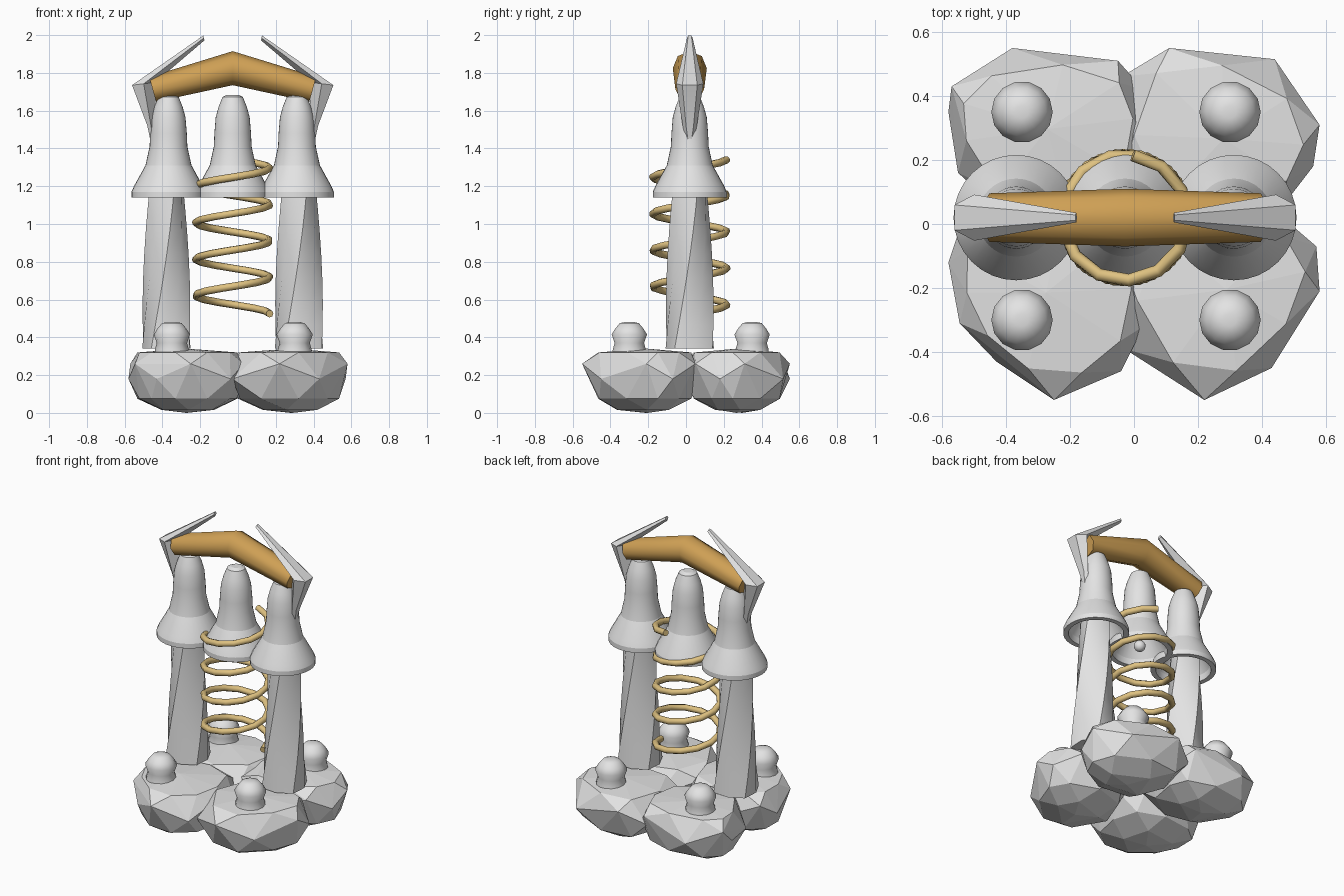
import bpy, bmesh, math
from mathutils import Vector

cube = bpy.data.objects.get("Cube")
if cube:
    bpy.data.objects.remove(cube)

MID = Vector((-0.028, 0.02, 0))  # axis of the central bell and spring


def material(name, rgb):
    m = bpy.data.materials.new(name)
    m.use_nodes = True
    m.diffuse_color = (*rgb, 1)
    m.node_tree.nodes["Principled BSDF"].inputs["Base Color"].default_value = (*rgb, 1)
    return m


GREY = material("light_grey", (0.77, 0.77, 0.77))
BROWN = material("golden_brown", (0.62, 0.35, 0.09))
GOLD = material("pale_gold", (0.74, 0.54, 0.22))


def finish(name, bm, mat, smooth=None):
    bmesh.ops.recalc_face_normals(bm, faces=bm.faces)
    mesh = bpy.data.meshes.new(name)
    bm.to_mesh(mesh)
    bm.free()
    mesh.materials.append(mat)
    ob = bpy.data.objects.new(name, mesh)
    bpy.context.collection.objects.link(ob)
    if smooth:
        bpy.ops.object.select_all(action='DESELECT')
        ob.select_set(True)
        bpy.context.view_layer.objects.active = ob
        bpy.ops.object.shade_smooth_by_angle(angle=math.radians(smooth))
    return ob


def loft(name, rings, mat, smooth=None):
    """Skin a list of equal closed rings and cap both ends."""
    bm = bmesh.new()
    rows = [[bm.verts.new(p) for p in ring] for ring in rings]
    n = len(rows[0])
    for a, b in zip(rows, rows[1:]):
        for i in range(n):
            j = (i + 1) % n
            bm.faces.new((a[i], a[j], b[j], b[i]))
    bm.faces.new(rows[0])
    bm.faces.new(rows[-1])
    return finish(name, bm, mat, smooth)


def circle(centre, r, n, turn=0.0):
    return [Vector(centre) + Vector((r * math.cos(turn + math.tau * i / n),
                                     r * math.sin(turn + math.tau * i / n), 0))
            for i in range(n)]


def lathe(name, x, y, profile, n, mat, smooth):
    return loft(name, [circle((x, y, z), r, n) for r, z in profile], mat, smooth)


# Faceted foot rocks: convex hulls over a plan outline, overlapping at the centre
OUTLINES = {
    "front_right_rock": [(-.58, -.12), (-.545, -.31), (-.43, -.43), (-.25, -.55), (-.04, -.46),
                         (.03, -.32), (.04, -.08), (-.08, .06), (-.35, .07), (-.54, 0)],
    "front_left_rock": [(-.03, -.39), (.22, -.55), (.43, -.45), (.58, -.21), (.57, -.07),
                        (.43, .05), (.15, .08), (-.04, -.1)],
    "back_left_rock": [(-.04, .46), (.11, .55), (.44, .515), (.58, .31), (.56, .18),
                       (.46, .05), (.18, -.03), (-.05, .1)],
    "back_right_rock": [(-.58, .35), (-.57, .43), (-.38, .55), (-.05, .51), (.03, .42),
                        (.05, .25), (-.04, .02), (-.35, -.02), (-.55, .16)],
}
for name, outline in OUTLINES.items():
    pts = [Vector((x, y, 0)) for x, y in outline]
    c = sum(pts, Vector()) / len(pts)
    bm = bmesh.new()
    for i, p in enumerate(pts):
        mid = (p + pts[(i + 1) % len(pts)]) / 2
        bm.verts.new(p + Vector((0, 0, .26 if i % 2 else .18)))
        bm.verts.new(c.lerp(mid, .86) + Vector((0, 0, .32)))
        bm.verts.new(c.lerp(mid, .86) + Vector((0, 0, .075)))
        if i % 2:
            bm.verts.new(c.lerp(p, .45) + Vector((0, 0, .016)))
    bm.verts.new(c + Vector((0, 0, .34)))
    bm.verts.new(c)
    hull = bmesh.ops.convex_hull(bm, input=bm.verts)
    bmesh.ops.delete(bm, geom=[g for g in hull["geom_interior"]
                               if isinstance(g, bmesh.types.BMVert)], context='VERTS')
    finish(name, bm, GREY)

# Knobs on the rocks
KNOB = [(.092, .28), (.09, .335), (.08, .37), (.096, .415), (.076, .447),
        (.052, .475), (.02, .482)]
for side, x in (("right", -.35), ("left", .3)):
    for end, y in (("front", -.3), ("back", .35)):
        lathe(f"{end}_{side}_knob", x, y, KNOB, 14, GREY, 62)

# Bells: outer wall, rim, then the hollow inside
BELL = [(.03, 1.684), (.054, 1.672), (.075, 1.62), (.09, 1.565), (.097, 1.48),
        (.1, 1.41), (.122, 1.31), (.183, 1.2), (.196, 1.17), (.196, 1.14),
        (.165, 1.14), (.16, 1.18), (.1, 1.28), (.08, 1.5)]
for side, k in (("right", -1), ("middle", 0), ("left", 1)):
    lathe(f"{side}_bell", MID.x + k * .34, MID.y, BELL, 32, GREY, 15)

# Small clapper under the middle bell
bm = bmesh.new()
bmesh.ops.create_uvsphere(bm, u_segments=16, v_segments=10, radius=.035)
bmesh.ops.translate(bm, verts=bm.verts, vec=MID + Vector((0, 0, 1.18)))
finish("clapper", bm, GREY, 60)

# Twisted tapering pillars
for side, k in (("right", -1), ("left", 1)):
    rings = []
    for s in range(9):
        t = s / 8
        ring = circle((0, 0, 0), .145 - .055 * t, 8, .2 + 1.2 * t)
        centre = Vector((MID.x + k * .351, MID.y, .34 + t))
        rings.append([centre + v * (1 if i % 2 else .9) for i, v in enumerate(ring)])
    loft(f"{side}_pillar", rings, GREY, 48)

# Coil spring: swept tube
TURNS, STEPS = 4.23, 54
curve = bpy.data.curves.new("spring", 'CURVE')
curve.dimensions = '3D'
curve.bevel_depth = .02
curve.bevel_resolution = 2
curve.use_fill_caps = True
spline = curve.splines.new('POLY')
spline.points.add(STEPS)
for i, p in enumerate(spline.points):
    a = math.tau * TURNS * i / STEPS
    p.co = (MID.x + .196 * math.cos(a), MID.y + .196 * math.sin(a), .525 + .815 * i / STEPS, 1)
curve.materials.append(GOLD)
bpy.context.collection.objects.link(bpy.data.objects.new("spring", curve))

# Bent crossbeam, thickest in the middle
beam = []
for k, r, z, lean, wide in ((-1, .066, 1.713, .28, 1.15), (0, .09, 1.825, 0, 1),
                            (1, .066, 1.713, -.28, 1.15)):
    ring = []
    for i in range(8):
        a = math.tau * i / 8
        up = r * math.sin(a)
        ring.append((MID.x + k * .424 - up * lean, MID.y + wide * r * math.cos(a), z + up))
    beam.append(ring)
loft("crossbeam", beam, BROWN, 50)

# Bent spikes clasping the beam ends: outer edge, inner ridge and half width per ring
SPIKE = [((.155, 1.998), (.15, 1.972), .015), ((.533, 1.735), (.41, 1.75), .072),
         ((.452, 1.52), (.41, 1.5), .036), ((.425, 1.39), (.41, 1.39), .004)]
for side, k in (("right", -1), ("left", 1)):
    rings = []
    for (xo, zo), (xi, zi), w in SPIKE:
        xm, zm = (xo + xi) / 2, (zo + zi) / 2
        rings.append([(MID.x + k * x, MID.y + y, z) for x, y, z in
                      ((xo, -w * .55, zo), (xo, w * .55, zo), (xm, w, zm),
                       (xi, 0, zi), (xm, -w, zm))])
    loft(f"{side}_spike", rings, GREY, 30)
